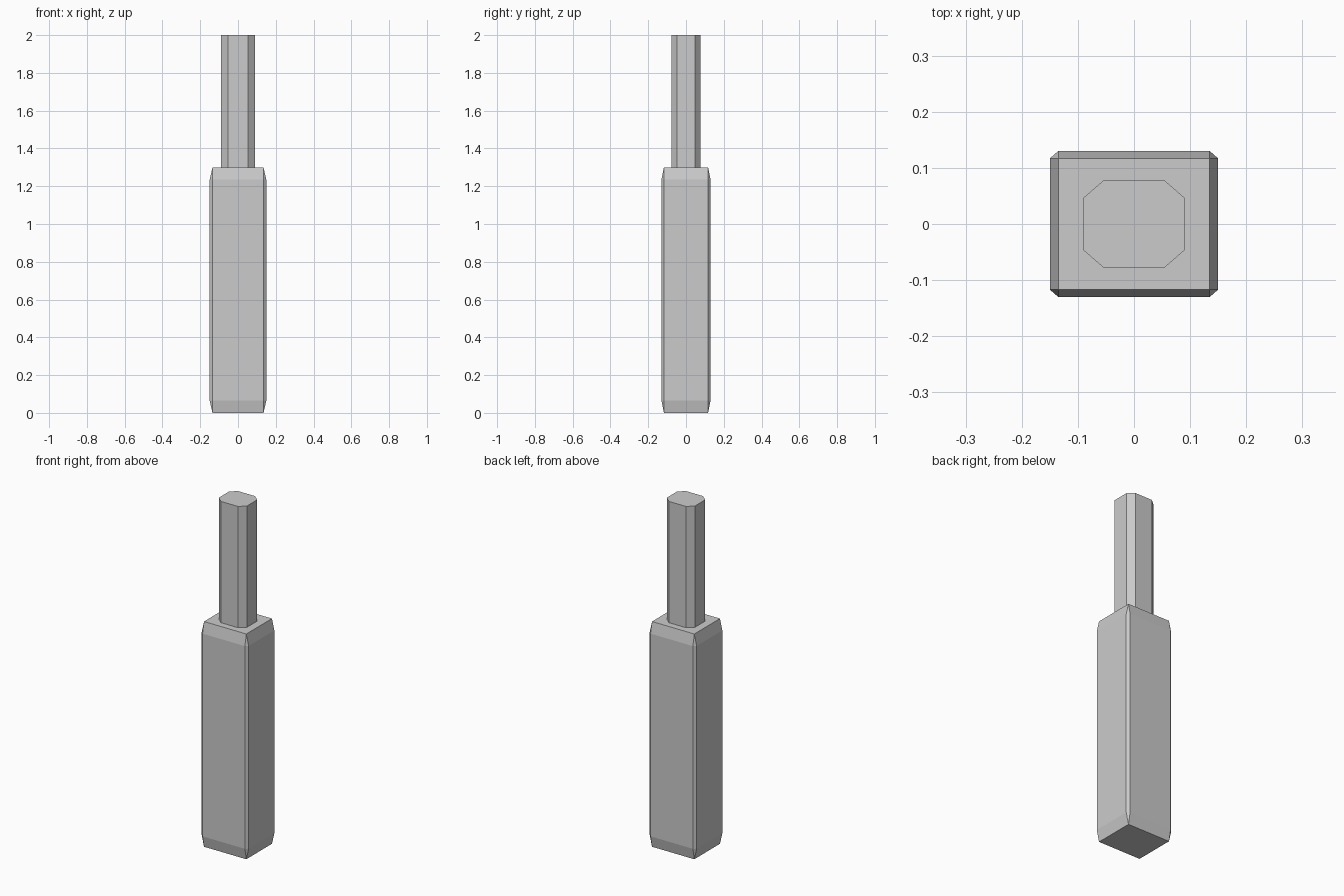
import bpy, bmesh
from mathutils import Matrix, Vector

if "Cube" in bpy.data.objects:
    bpy.data.objects.remove(bpy.data.objects["Cube"])


def chamfered_block(name, size, base_z, bevel, vertical_only=False):
    """Unit cube, bevelled with one flat segment, then stretched to size."""
    bm = bmesh.new()
    bmesh.ops.create_cube(bm, size=1.0)
    edges = [e for e in bm.edges if not vertical_only
             or abs(e.verts[0].co.z - e.verts[1].co.z) > 0.5]
    bmesh.ops.bevel(bm, geom=edges, offset=bevel, offset_type='OFFSET',
                    segments=1, affect='EDGES', clamp_overlap=True)
    bmesh.ops.scale(bm, vec=Vector(size), verts=bm.verts)
    bmesh.ops.translate(bm, vec=(0, 0, base_z + size[2] / 2), verts=bm.verts)
    bmesh.ops.recalc_face_normals(bm, faces=bm.faces)
    mesh = bpy.data.meshes.new(name)
    bm.to_mesh(mesh)
    bm.free()
    obj = bpy.data.objects.new(name, mesh)
    bpy.context.collection.objects.link(obj)
    return obj


# Lower body: all edges chamfered
chamfered_block("body", (0.30, 0.26, 1.30), 0.0, 0.05)

# Upper shaft: eight-sided, slightly sunk into the body
chamfered_block("shaft", (0.18, 0.156, 0.71), 1.29, 0.2, vertical_only=True)
